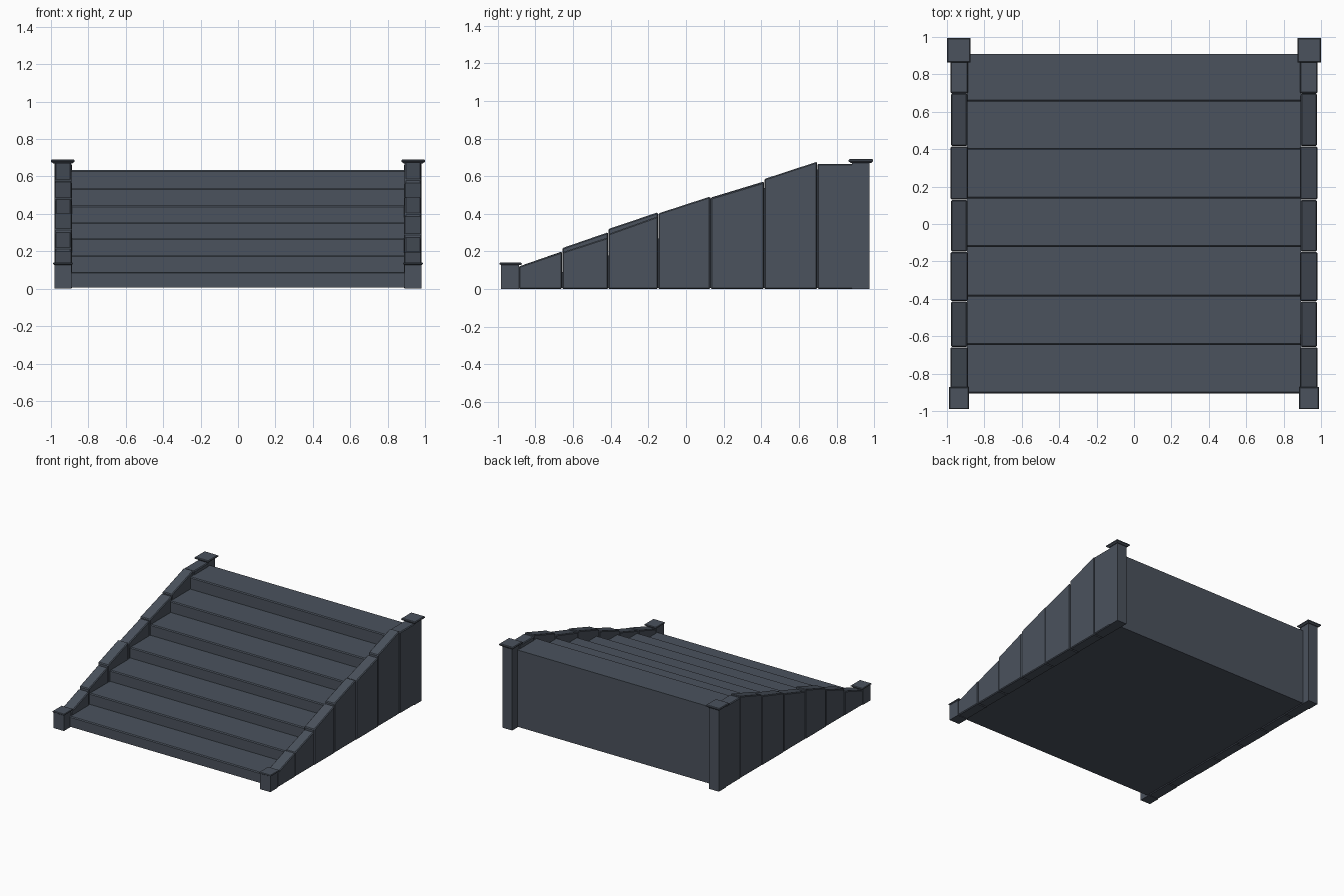
import bpy
import bmesh

if "Cube" in bpy.data.objects:
    bpy.data.objects.remove(bpy.data.objects["Cube"])

stone = bpy.data.materials.new("slate_stone")
stone.diffuse_color = (0.07, 0.085, 0.11, 1)
stone.use_nodes = True
stone.node_tree.nodes["Principled BSDF"].inputs["Base Color"].default_value = stone.diffuse_color


def finish(name, bm, bevel=0):
    bmesh.ops.recalc_face_normals(bm, faces=bm.faces[:])
    mesh = bpy.data.meshes.new(name)
    bm.to_mesh(mesh)
    bm.free()
    mesh.materials.append(stone)
    ob = bpy.data.objects.new(name, mesh)
    bpy.context.collection.objects.link(ob)
    if bevel:
        mod = ob.modifiers.new("worn_edges", 'BEVEL')
        mod.width = bevel
        mod.segments = 1
    return ob


def extrude_x(name, profile, x0, x1, bevel=0):
    """Extrude a closed (y, z) profile from x0 to x1."""
    bm = bmesh.new()
    face = bm.faces.new([bm.verts.new((x0, y, z)) for y, z in profile])
    new = bmesh.ops.extrude_face_region(bm, geom=[face])["geom"]
    bmesh.ops.translate(bm, vec=(x1 - x0, 0, 0),
                        verts=[v for v in new if isinstance(v, bmesh.types.BMVert)])
    return finish(name, bm, bevel)


def stack(name, cx, cy, rings):
    """Square sections (half x, half y, z) joined from bottom to top."""
    bm = bmesh.new()
    loops = [[bm.verts.new((cx + sx * hx, cy + sy * hy, z))
              for sx, sy in ((-1, -1), (1, -1), (1, 1), (-1, 1))]
             for hx, hy, z in rings]
    for a, b in zip(loops, loops[1:]):
        for i in range(4):
            j = (i + 1) % 4
            bm.faces.new((a[i], a[j], b[j], b[i]))
    bm.faces.new(loops[0][::-1])
    bm.faces.new(loops[-1])
    return finish(name, bm)


# Flight of seven steps with chamfered noses
fronts = [-0.905, -0.647, -0.387, -0.123, 0.137, 0.397, 0.655]
tops = [0.09, 0.18, 0.27, 0.357, 0.445, 0.537, 0.635]
profile = [(0.908, 0.006), (fronts[0], 0.006)]
c = 0.007
for i, (y, z) in enumerate(zip(fronts, tops)):
    if i:
        profile.append((y, tops[i - 1]))
    profile += [(y, z - c), (y + c, z)]
profile.append((0.908, tops[-1]))
extrude_x("steps", profile, -0.894, 0.894)

# Side walls: slightly uneven stone blocks (y0, y1, top at y0, top at y1)
joints = [-0.89, -0.658, -0.413, -0.148, 0.13, 0.415, 0.698, 0.89]
slopes = {
    1: [(0.12, 0.198), (0.196, 0.275), (0.293, 0.387), (0.402, 0.492),
        (0.483, 0.568), (0.585, 0.677), (0.666, 0.666)],
    -1: [(0.12, 0.20), (0.218, 0.302), (0.32, 0.408), (0.392, 0.478),
         (0.486, 0.572), (0.582, 0.674), (0.666, 0.666)],
}
gap = 0.001
for side, heights in slopes.items():
    label = "right" if side > 0 else "left"
    for i, (z0, z1) in enumerate(heights):
        y0, y1 = joints[i] + gap, joints[i + 1] - gap
        block = [(y0, 0), (y1, 0), (y1, z1), (y0, z0)]
        inset = 0.003 * (i % 2)
        extrude_x(f"{label}_wall_block_{i + 1}", block,
                  side * (0.888 + inset), side * (0.981 - inset), 0.006)

    # Low front post and tall back post, each with a thin flared cap
    stack(f"{label}_front_post", side * 0.936, -0.936,
          [(0.046, 0.048, 0), (0.046, 0.048, 0.132)])
    stack(f"{label}_front_cap", side * 0.936, -0.931,
          [(0.046, 0.052, 0.127), (0.053, 0.059, 0.132),
           (0.053, 0.059, 0.137), (0.049, 0.055, 0.141)])
    stack(f"{label}_back_post", side * 0.937, 0.928,
          [(0.044, 0.047, 0), (0.044, 0.047, 0.678)])
    stack(f"{label}_back_cap", side * 0.937, 0.929,
          [(0.050, 0.052, 0.669), (0.063, 0.065, 0.679),
           (0.063, 0.065, 0.686), (0.058, 0.060, 0.691)])
